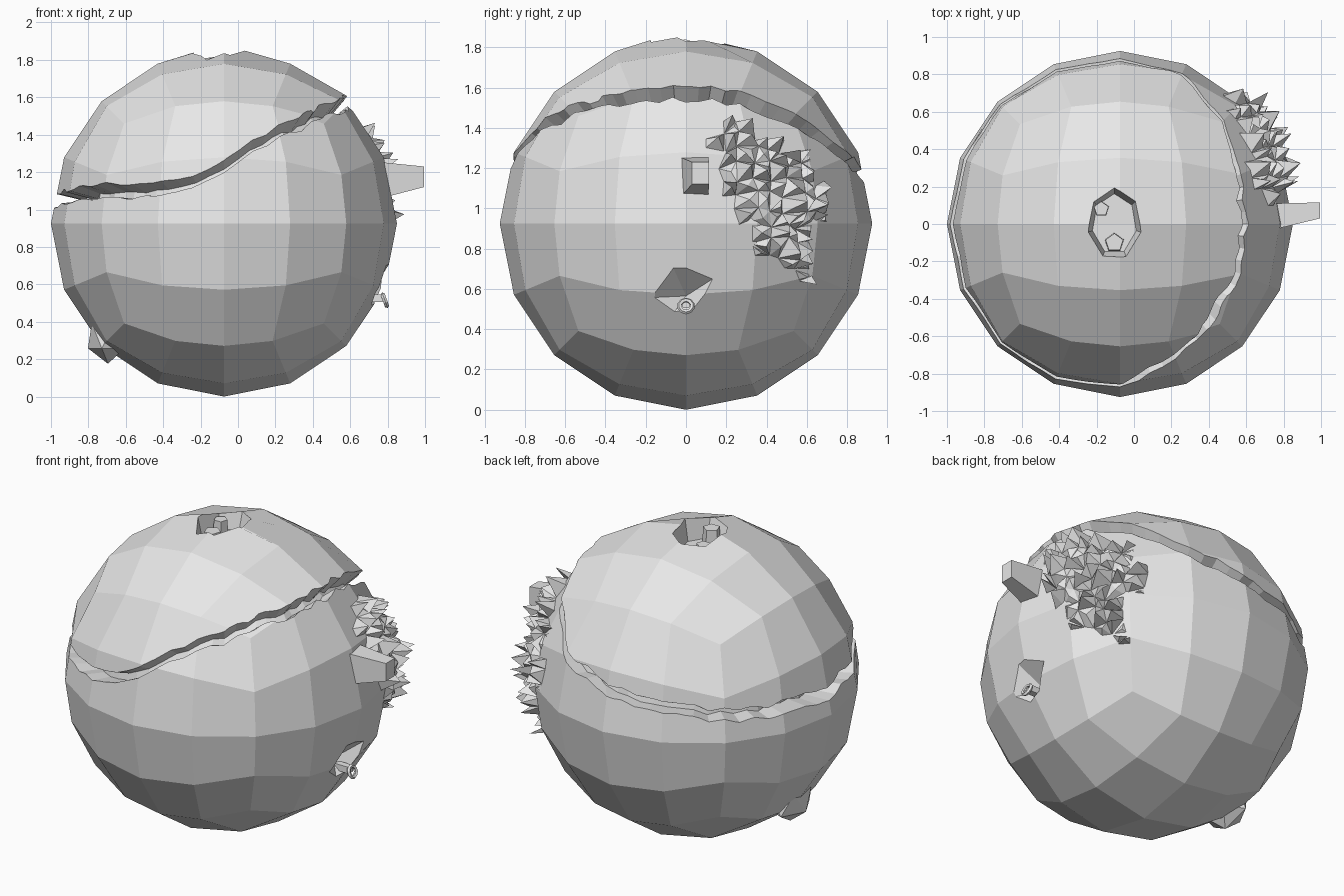
import bpy, bmesh, math, random
from mathutils import Vector

random.seed(4)
if "Cube" in bpy.data.objects:
    bpy.data.objects.remove(bpy.data.objects["Cube"], do_unlink=True)

R = 0.925
CENTRE = Vector((-0.075, 0, R))

grey = bpy.data.materials.new("plain_grey")
grey.use_nodes = True
grey.diffuse_color = (0.8, 0.8, 0.8, 1)
for node in grey.node_tree.nodes:
    if node.type == 'BSDF_PRINCIPLED':
        node.inputs["Base Color"].default_value = (0.8, 0.8, 0.8, 1)


def make(name, bm):
    """Turn a bmesh, built around the ball centre, into an object."""
    bmesh.ops.recalc_face_normals(bm, faces=bm.faces)
    mesh = bpy.data.meshes.new(name)
    bm.to_mesh(mesh)
    bm.free()
    mesh.materials.append(grey)
    ob = bpy.data.objects.new(name, mesh)
    ob.location = CENTRE
    bpy.context.collection.objects.link(ob)
    return ob


def hull(name, points):
    bm = bmesh.new()
    verts = [bm.verts.new(p) for p in points]
    res = bmesh.ops.convex_hull(bm, input=verts)
    junk = [g for g in res["geom_interior"] if isinstance(g, bmesh.types.BMVert)]
    bmesh.ops.delete(bm, geom=junk, context='VERTS')
    return make(name, bm)


def cut(ob, cutter):
    cutter.hide_render = True
    mod = ob.modifiers.new("cut", 'BOOLEAN')
    mod.operation, mod.solver, mod.object = 'DIFFERENCE', 'EXACT', cutter
    bpy.context.view_layer.update()
    with bpy.context.temp_override(object=ob, active_object=ob):
        bpy.ops.object.modifier_apply(modifier=mod.name)
    bpy.data.objects.remove(cutter, do_unlink=True)


# Height of the crack above the centre, by angle around the ball
CRACK = [(-180, .13), (-138, .17), (-111, .18), (-102, .22), (-90, .32), (-69, .5),
         (-42, .61), (0, .65), (18, .635), (34, .58), (50, .48), (68, .33),
         (90, .24), (135, .16), (180, .13)]


def crack_height(deg):
    for (a, h), (b, k) in zip(CRACK, CRACK[1:]):
        if a <= deg <= b:
            return h + (k - h) * (deg - a) / (b - a)
    return CRACK[0][1]


# Ball body: a cube grid rounded with even angles
bm = bmesh.new()
bmesh.ops.create_cube(bm, size=2)
bmesh.ops.subdivide_edges(bm, edges=bm.edges[:], cuts=3, use_grid_fill=True)
for v in bm.verts:
    v.co = Vector([math.tan(c * math.pi / 4) for c in v.co]).normalized() * R
ball = make("ball_body", bm)

# Jagged crack around the ball
bm = bmesh.new()
rings = []
steps = 64
for i in range(steps):
    deg = -180 + 360 * i / steps
    a = math.radians(deg)
    h = (crack_height(deg) + random.uniform(-.014, .014)) / R
    c = math.sqrt(1 - h * h)
    out = Vector((c * math.cos(a), c * math.sin(a), h))
    up = Vector((-h * math.cos(a), -h * math.sin(a), c))
    deep = 0.81 - 0.06 * max(0, -math.cos(a)) + random.uniform(-.015, .015)
    wide = random.uniform(.045, .065)
    rings.append([bm.verts.new(p) for p in (
        out * deep - up * .02, out * 1.06 - up * wide,
        out * 1.06 + up * wide, out * deep + up * .02)])
for r, s in zip(rings, rings[1:] + rings[:1]):
    for j in range(4):
        k = (j + 1) % 4
        bm.faces.new((r[j], r[k], s[k], s[j]))
cut(ball, make("crack_cutter", bm))

# Stalk pit in the top
bm = bmesh.new()
bmesh.ops.create_cone(bm, cap_ends=True, segments=7, radius1=.12, radius2=.18, depth=.24)
for v in bm.verts:
    v.co = Vector((v.co.x - .03, v.co.y * 1.35, v.co.z + .91))
cut(ball, make("pit_cutter", bm))

# Scoop low on one side
cut(ball, hull("scoop_cutter", [(.95, -.42, -.38), (.95, -.1, -.14), (.95, .25, -.2),
                                (.95, .12, -.52), (.95, -.22, -.66), (.73, .0, -.36)]))

# Lift the cap lip and roughen the pit rim
for v in ball.data.vertices:
    p = v.co
    rise = p.z - crack_height(math.degrees(math.atan2(p.y, p.x)))
    if p.length > .87 and 0 < rise < .07 and p.x > 0:
        v.co = p * (1 + .04 * p.x / p.length)
    elif p.z > .86 and math.hypot(p.x, p.y) < .3:
        p.z += random.uniform(0, .035)

# Stalk stubs in the pit
for n, (x, y, r, top) in enumerate([(-.03, -.1, .055, .885), (-.1, .08, .045, .87)]):
    bm = bmesh.new()
    bmesh.ops.create_cone(bm, cap_ends=True, segments=5, radius1=r, radius2=r * .9, depth=.14)
    bmesh.ops.translate(bm, verts=bm.verts, vec=(x, y, top - .07))
    make(f"stalk_stub_{n + 1}", bm)

# Tapered side peg
hull("side_peg", [(x, y, z) for x, ys, zs in (
    (.82, (-.03, .11), (.13, .33)), (1.07, (.03, .115), (.195, .305)))
    for y in ys for z in zs])

# Spiky patch: jittered cells on the ball, each raised to a point
OUTLINE = [(.14, .43), (.2, .5), (.3, .49), (.36, .42), (.64, .33), (.7, .08),
           (.66, -.1), (.6, -.28), (.5, -.22), (.38, -.14), (.29, -.02), (.2, .2)]


def inside(y, z):
    hit = False
    for (a, b), (c, d) in zip(OUTLINE, OUTLINE[1:] + OUTLINE[:1]):
        if (b > z) != (d > z) and y < a + (c - a) * (z - b) / (d - b):
            hit = not hit
    return hit


bm = bmesh.new()
cell = 0.075
grid = {}
for i in range(9):
    for j in range(12):
        y = .11 + i * cell + random.uniform(-.02, .02)
        z = -.31 + j * cell + random.uniform(-.02, .02)
        grid[i, j] = bm.verts.new((math.sqrt(max(.01, R * R - y * y - z * z)), y, z))
for i in range(8):
    for j in range(11):
        quad = [grid[i, j], grid[i + 1, j], grid[i + 1, j + 1], grid[i, j + 1]]
        mid = sum((v.co for v in quad), Vector()) / 4
        if inside(mid.y, mid.z):
            bm.faces.new(quad)
bmesh.ops.delete(bm, geom=[v for v in bm.verts if not v.link_faces], context='VERTS')
for v in bm.verts:
    v.co *= .97 if v.is_boundary else random.uniform(.99, 1.04)
bmesh.ops.triangulate(bm, faces=[f for f in bm.faces if random.random() < .35])
peaks = bmesh.ops.poke(bm, faces=bm.faces[:])["verts"]
for v in peaks:
    v.co *= random.uniform(1.02, 1.12)
make("spiky_patch", bm)

# Small bump low on the other side
bm = bmesh.new()
bmesh.ops.create_icosphere(bm, subdivisions=1, radius=.15)
for v in bm.verts:
    v.co = Vector((v.co.x * .8 - .62, v.co.y * 1.1 - .03, v.co.z - .6))
make("low_bump", bm)

# Small ring hook in the scoop
bpy.ops.mesh.primitive_torus_add(major_segments=10, minor_segments=5, major_radius=.032,
                                 minor_radius=.012, location=CENTRE + Vector((.86, 0, -.41)),
                                 rotation=(0, math.radians(70), 0))
hook = bpy.context.object
hook.name = "ring_hook"
hook.data.materials.append(grey)
hull("hook_root", [(x, y, z) for x in (.7, .85) for y in (-.02, .02) for z in (-.42, -.38)])
